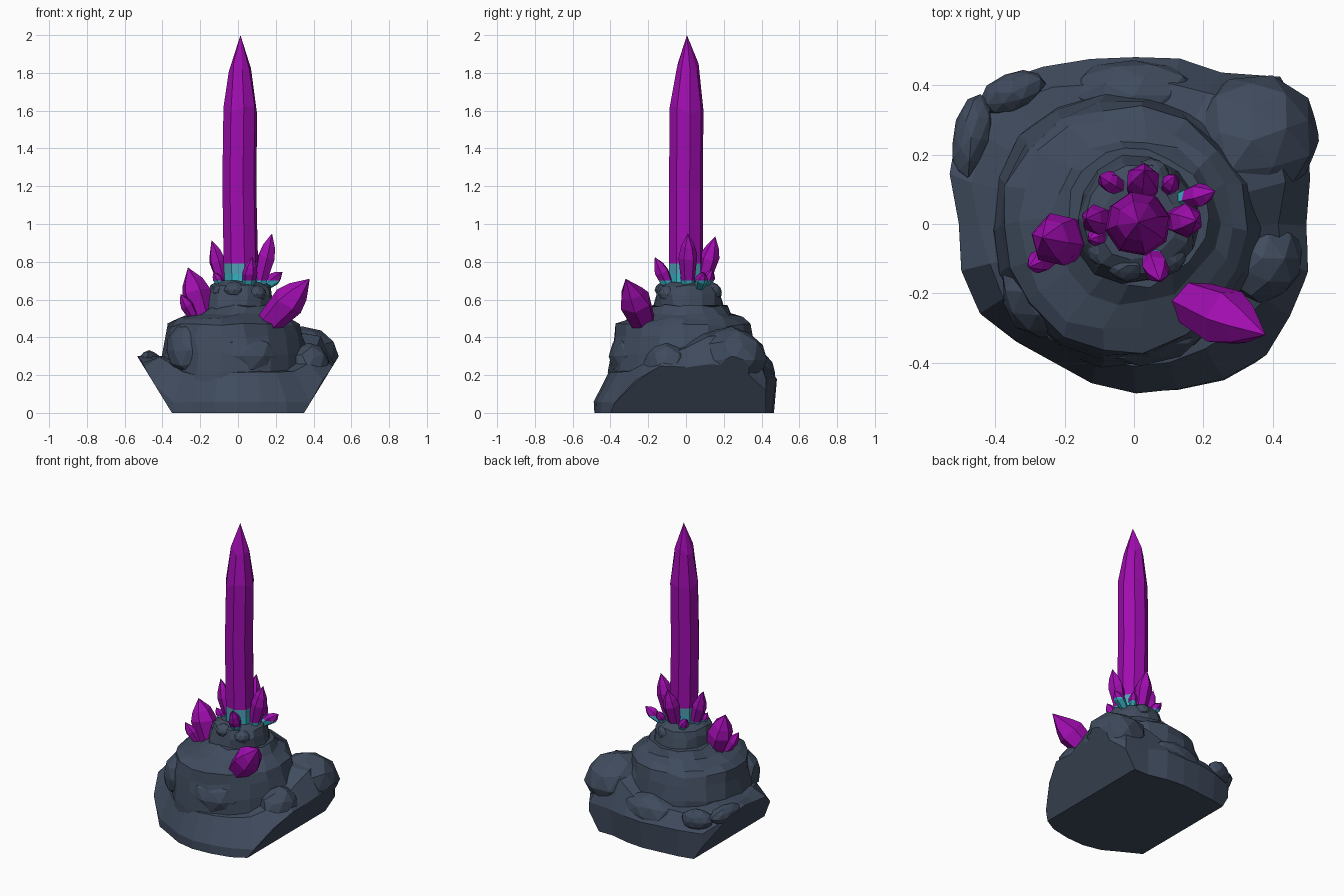
import bpy, bmesh, math, random
from mathutils import Vector, Matrix

if "Cube" in bpy.data.objects:
    bpy.data.objects.remove(bpy.data.objects["Cube"])

random.seed(4)


def mat(name, c):
    m = bpy.data.materials.new(name)
    m.diffuse_color = (*c, 1)
    m.use_nodes = True
    m.node_tree.nodes["Principled BSDF"].inputs["Base Color"].default_value = m.diffuse_color
    return m


ROCK = mat("slate rock", (0.05, 0.07, 0.11))
PURPLE = mat("purple crystal", (0.35, 0.004, 0.43))
TEAL = mat("teal glow", (0.04, 0.44, 0.53))
BLUE = mat("pale blue glow", (0.08, 0.35, 0.47))


def loft(bm, rings, tip=None):
    """Skin a stack of equal-sized rings, capped below and above (or pointed)."""
    vs = [[bm.verts.new(p) for p in r] for r in rings]
    n = len(vs[0])
    for a, b in zip(vs, vs[1:]):
        for i in range(n):
            j = (i + 1) % n
            bm.faces.new((a[i], a[j], b[j], b[i]))
    bm.faces.new(vs[0][::-1])
    if tip is None:
        bm.faces.new(vs[-1])
    else:
        t = bm.verts.new(tip)
        for i in range(n):
            bm.faces.new((vs[-1][i], vs[-1][(i + 1) % n], t))


def jitter(bm, amt):
    for v in bm.verts:
        if v.co.z > 0.01:
            v.co += Vector([random.uniform(-amt, amt) for _ in range(3)])


def cut(bm, co, no):
    """Slice away everything beyond a plane and close the opening."""
    r = bmesh.ops.bisect_plane(bm, geom=bm.verts[:] + bm.edges[:] + bm.faces[:],
                               plane_co=co, plane_no=no, clear_outer=True)
    e = [g for g in r["geom_cut"] if isinstance(g, bmesh.types.BMEdge)]
    if e:
        bmesh.ops.edgenet_fill(bm, edges=e)


def trim_base(bm):
    """Slanted undercuts on both sides and the flat ground cut."""
    for s in (-1, 1):
        cut(bm, (s * 0.35, 0, 0), Vector((s * 0.31, 0, -0.19)).normalized())
    cut(bm, (0, 0, 0), (0, 0, -1))


def finish(bm, name, mats):
    bmesh.ops.recalc_face_normals(bm, faces=bm.faces[:])
    me = bpy.data.meshes.new(name)
    bm.to_mesh(me)
    bm.free()
    for m in mats:
        me.materials.append(m)
    ob = bpy.data.objects.new(name, me)
    bpy.context.collection.objects.link(ob)
    return ob


def polar(r, deg, z, c=(0, 0)):
    a = math.radians(deg)
    return Vector((c[0] + r * math.cos(a), c[1] + r * math.sin(a), z))


# Base slab: outline radius, shelf radius and shelf height every 15 degrees
R = [.50, .53, .57, .60, .51, .49, .485, .49, .53, .575, .585, .555,
     .51, .52, .515, .48, .46, .475, .485, .495, .52, .54, .525, .52]
RS = [.42, .45, .47, .48, .43, .42, .42, .42, .46, .50, .50, .48,
      .45, .43, .43, .42, .41, .41, .41, .41, .42, .43, .43, .44]
ZS = [.35, .40, .42, .39, .35, .30, .29, .28, .27, .28, .30, .30,
      .29, .29, .27, .22, .20, .20, .22, .22, .22, .22, .26, .30]
foot, edge, shelf, inner = [], [], [], []
for i in range(24):
    d = i * 15
    p = polar(R[i], d, 0)
    foot.append(p * (0.96 if 45 < d < 135 else 1.0))
    low = 0.18 if 0 < d < 180 else 0.06
    edge.append(Vector((p.x, p.y, max(low, (abs(p.x) - 0.35) / 0.613))))
    shelf.append(polar(RS[i], d, ZS[i]))
    inner.append(polar(0.27, d, ZS[i] + 0.02))
bm = bmesh.new()
loft(bm, [foot, edge, shelf, inner])
jitter(bm, 0.006)
trim_base(bm)
finish(bm, "base_slab", [ROCK])


# Stepped rock mound: (height, radius, centre x, centre y)
def mound(name, prof, n, amt, wob):
    bm = bmesh.new()
    ph = random.uniform(0, 6)
    rings = []
    for z, r, cx, cy in prof:
        rings.append([polar(r * (1 + wob * math.sin(3 * math.radians(d) + ph)), d, z, (cx, cy))
                      for d in [k * 360 / n for k in range(n)]])
    loft(bm, rings)
    jitter(bm, amt)
    finish(bm, name, [ROCK])


mound("middle_tier", [(.12, .40, -.02, -.01), (.22, .395, -.02, -.01), (.31, .39, -.02, -.01),
                      (.40, .37, -.03, -.01), (.465, .355, -.03, -.01), (.50, .31, -.03, 0),
                      (.525, .24, 0, .01), (.57, .20, .01, .02)], 18, 0.011, 0.025)
mound("upper_tier", [(.48, .205, .01, .01), (.57, .185, .01, .01), (.63, .175, .01, .01),
                     (.67, .155, .01, .01), (.695, .11, .01, .01)], 14, 0.009, 0.03)


# Loose boulders merged into the slab: centre, size, turn
def boulder(name, c, s, turn):
    bm = bmesh.new()
    bmesh.ops.create_icosphere(bm, subdivisions=2, radius=1)
    for v in bm.verts:
        v.co *= random.uniform(0.92, 1.04)
    m = Matrix.Translation(c) @ Matrix.Rotation(math.radians(turn), 4, 'Z') @ Matrix.Diagonal((*s, 1))
    bmesh.ops.transform(bm, matrix=m, verts=bm.verts[:])
    trim_base(bm)
    finish(bm, name, [ROCK])


boulder("back_right_boulder", (.34, .24, .28), (.20, .19, .18), 20)
boulder("back_ledge", (.0, .37, .21), (.20, .11, .12), 0)
boulder("left_ridge", (-.47, .25, .27), (.055, .13, .06), -12)
boulder("back_left_lump", (-.35, .38, .25), (.10, .06, .07), 25)
boulder("right_ledge", (.37, -.10, .24), (.12, .13, .13), 0)
boulder("front_ledge", (.02, -.28, .30), (.20, .13, .13), 0)
boulder("front_left_ledge", (-.25, -.20, .33), (.14, .13, .15), 30)
for k, (x, y, z) in enumerate([(-.02, -.12, .65), (.10, -.10, .63), (-.09, -.07, .64), (.06, .14, .64)]):
    boulder(f"upper_pebble_{k}", (x, y, z), (.055, .045, .045), k * 40)


# Main crystal: tall eight-sided spike with glowing foot
bm = bmesh.new()
prof = [(.62, .02, .0, .088), (.80, .015, .0, .093), (1.2, .007, .0, .092),
        (1.6, .012, .003, .091), (1.83, .01, .008, .06)]
loft(bm, [[polar(r, k * 45 + 12, z + (random.uniform(-.03, .03) if z > 1 else 0), (cx, cy))
           for k in range(8)] for z, cx, cy, r in prof], (.013, .005, 2.0))
for h in (.735, .79):
    bmesh.ops.bisect_plane(bm, geom=bm.verts[:] + bm.edges[:] + bm.faces[:],
                           plane_co=(0, 0, h), plane_no=(0, 0, 1))
for f in bm.faces:
    z = f.calc_center_median().z
    f.material_index = 1 if z < .735 else 2 if z < .79 else 0
finish(bm, "main_crystal", [PURPLE, TEAL, BLUE])


# Smaller crystals: base, tip, radius, height of the glow line
def crystal(name, a, b, r, glow=0):
    a, b = Vector(a), Vector(b)
    q = (b - a).to_track_quat('Z', 'Y')
    turn = random.uniform(0, 60)
    rings = []
    for t, w in ((0, .65), (.58, 1), (.76, .72)):
        rings.append([a.lerp(b, t + (random.uniform(-.04, .04) if t else 0))
                      + q @ polar(r * w, k * 60 + turn, 0) for k in range(6)])
    bm = bmesh.new()
    loft(bm, rings, b)
    if glow:
        bmesh.ops.bisect_plane(bm, geom=bm.verts[:] + bm.edges[:] + bm.faces[:],
                               plane_co=(0, 0, glow), plane_no=(0, 0, 1))
        for f in bm.faces:
            f.material_index = int(f.calc_center_median().z < glow)
    finish(bm, name, [PURPLE, TEAL])


crystal("left_crystal", (-.165, -.05, .46), (-.265, -.04, .77), .08)
crystal("left_shard", (-.22, -.08, .48), (-.305, -.125, .63), .036)
crystal("right_crystal", (.11, -.20, .42), (.38, -.32, .71), .088)
for k, (a, b, r) in enumerate([
        ((-.07, .01, .66), (-.14, .015, .915), .045),
        ((.11, .01, .66), (.18, .01, .95), .05),
        ((.02, .08, .66), (.03, .155, .935), .052),
        ((.05, -.08, .64), (.075, -.165, .825), .04),
        ((.13, .07, .66), (.235, .095, .745), .036),
        ((-.03, .10, .66), (-.10, .14, .76), .032),
        ((-.08, -.03, .66), (-.13, -.045, .745), .026),
        ((.09, .09, .66), (.12, .14, .76), .028)]):
    crystal(f"foot_crystal_{k}", a, b, r, .70)
